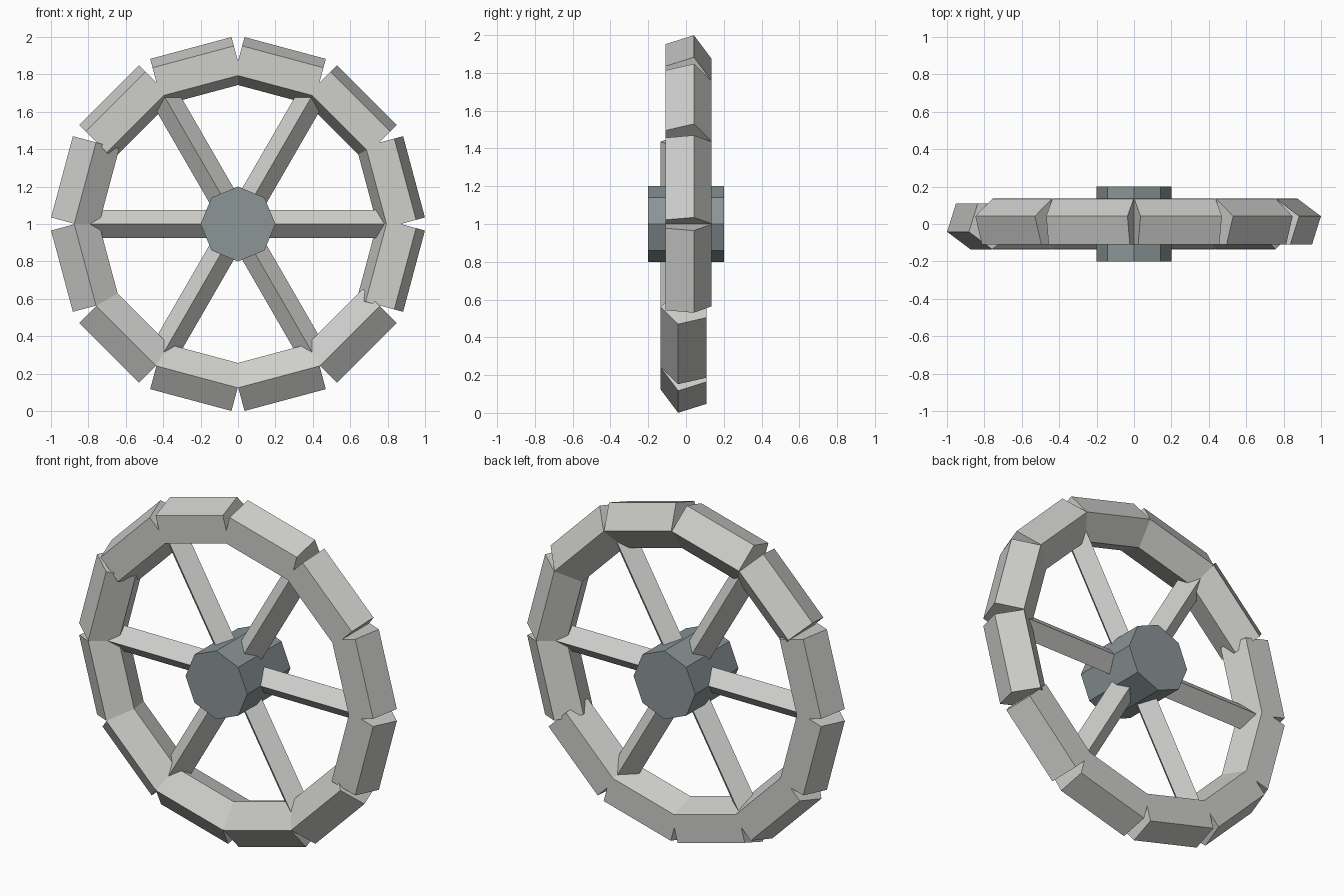
import bpy, bmesh, math
from mathutils import Vector

if "Cube" in bpy.data.objects:
    bpy.data.objects.remove(bpy.data.objects["Cube"])

CENTRE = Vector((0, 0, 1))


def material(name, colour):
    m = bpy.data.materials.new(name)
    m.diffuse_color = (*colour, 1)
    m.use_nodes = True
    m.node_tree.nodes["Principled BSDF"].inputs["Base Color"].default_value = m.diffuse_color
    return m


GREY = material("light grey", (0.62, 0.62, 0.60))
STEEL = material("blue grey", (0.26, 0.30, 0.31))


def prism(name, start, end, side, radius, sides, mat):
    """Regular prism from start to end, with its first corner pointing along side."""
    axis = (end - start).normalized()
    u = side.normalized()
    v = axis.cross(u)
    bm = bmesh.new()
    rings = []
    for p in (start, end):
        ring = []
        for i in range(sides):
            a = 2 * math.pi * i / sides
            ring.append(bm.verts.new(p + radius * (math.cos(a) * u + math.sin(a) * v)))
        rings.append(ring)
    a, b = rings
    bm.faces.new(a[::-1])
    bm.faces.new(b)
    for i in range(sides):
        j = (i + 1) % sides
        bm.faces.new((a[i], a[j], b[j], b[i]))
    bmesh.ops.recalc_face_normals(bm, faces=bm.faces)
    me = bpy.data.meshes.new(name)
    bm.to_mesh(me)
    bm.free()
    me.materials.append(mat)
    ob = bpy.data.objects.new(name, me)
    bpy.context.collection.objects.link(ob)
    return ob


def radial(deg):
    a = math.radians(deg)
    return Vector((math.cos(a), 0, math.sin(a)))


# Rim: twelve five-sided logs; the ridge points back on one half, forward on the other
for k in range(12):
    deg = 15 + 30 * k
    mid = CENTRE + radial(deg) * 0.846
    half = radial(deg + 90) * 0.225
    ridge = Vector((0, -1 if 150 < deg < 330 else 1, 0))
    prism(f"rim_segment_{k + 1}", mid - half, mid + half, ridge, 0.135, 5, GREY)

# Spokes: six diamond-section bars
for k in range(6):
    d = radial(60 * k)
    prism(f"spoke_{k + 1}", CENTRE + d * 0.05, CENTRE + d * 0.835,
          Vector((0, -1, 0)), 0.076, 4, GREY)

# Hub: octagonal block along the axle
prism("hub", CENTRE + Vector((0, -0.2, 0)), CENTRE + Vector((0, 0.2, 0)),
      Vector((1, 0, 0)), 0.2, 8, STEEL)
